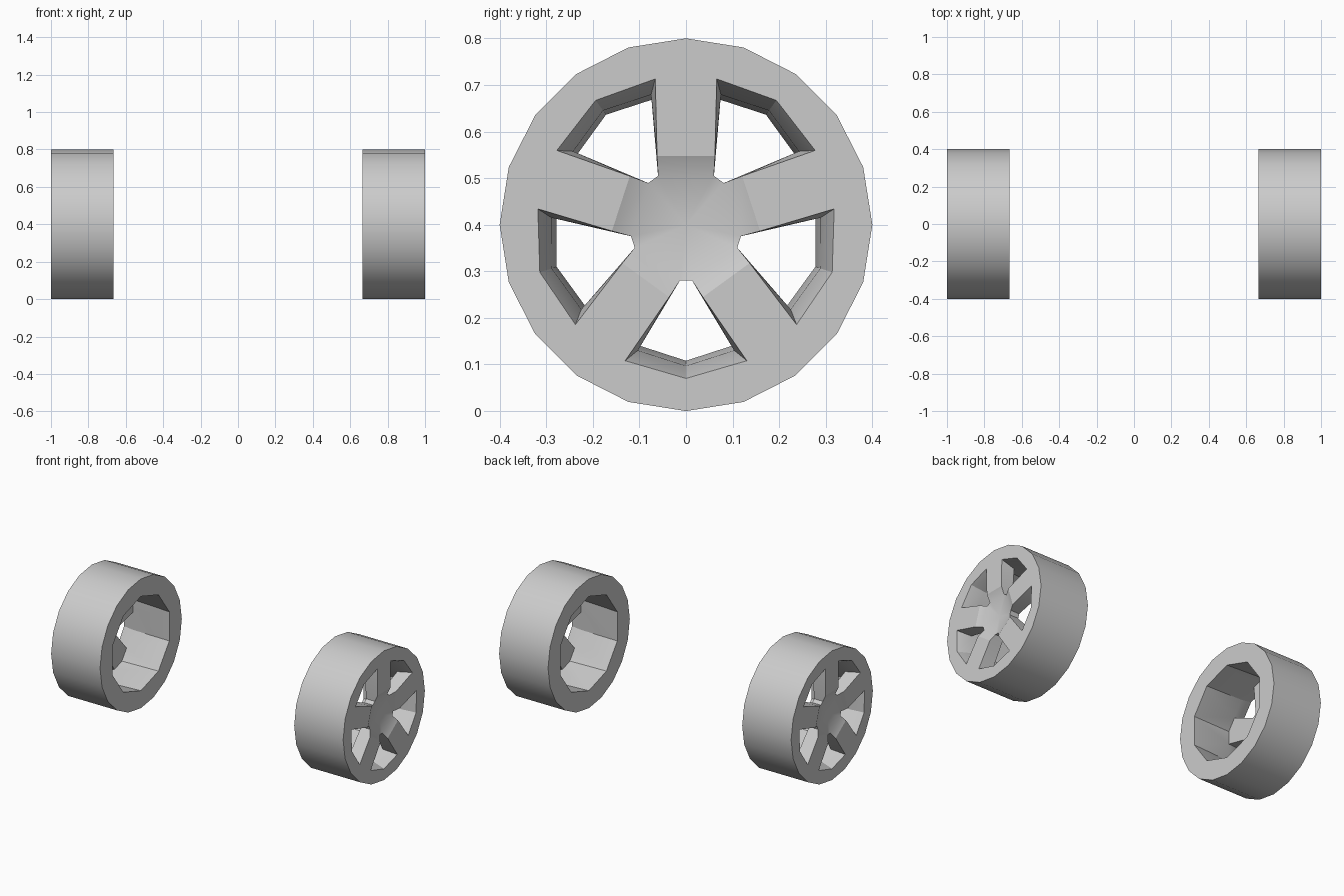
import bpy, bmesh
from math import sin, cos, radians

if "Cube" in bpy.data.objects:
    bpy.data.objects.remove(bpy.data.objects["Cube"])

R, WIDTH, SPOKE = 0.4, 0.335, 0.08     # tyre radius, wheel width, spoke depth


def build_wheel(name, side):
    bm = bmesh.new()

    # u = depth inwards from outer face; a, s = along / across a direction
    def point(u, a, s, deg):
        t = radians(deg)
        return (side * (1 - u), a * sin(t) + s * cos(t), R + a * cos(t) - s * sin(t))

    def face(*pts):
        bm.faces.new([bm.verts.new(p) for p in pts])

    def outer(u, deg):
        return point(u, R, 0, deg)

    def bore(deg):
        return point(WIDTH, 0.292, 0, deg)

    def front_corner(k, s): return point(0, 0.313, 0.066 * s, 72 * k)
    def back_corner(k, s): return point(SPOKE, 0.279, 0.075 * s, 72 * k)
    def hub_break(k, s): return point(0, 0.147, 0.062 * s, 72 * k)
    def hub_front(k, s): return point(0.02, 0.1047, 0.06 * s, 72 * k)
    def hub_back(k, s): return point(SPOKE, 0.1047, 0.06 * s, 72 * k)

    centre = point(0.04, 0, 0, 0)
    centre_back = point(SPOKE, 0, 0, 0)

    for k in range(5):
        n, d = k + 1, 72 * k
        F, B, H, T, TB = front_corner, back_corner, hub_break, hub_front, hub_back
        # spoke front, dished hub and backs
        face(F(k, -1), F(k, 1), H(k, 1), H(k, -1))
        face(H(k, -1), H(k, 1), T(k, 1), T(k, -1))
        face(T(k, -1), T(k, 1), centre)
        face(T(k, 1), T(n, -1), centre)
        mid_back = point(SPOKE, 0.303, 0, d)
        face(B(k, -1), mid_back, B(k, 1), TB(k, 1), TB(k, -1))
        face(TB(k, -1), TB(k, 1), centre_back)
        face(TB(k, 1), TB(n, -1), centre_back)
        # spoke sides and window floor
        for s in (-1, 1):
            face(F(k, s), H(k, s), B(k, s))
            face(H(k, s), T(k, s), TB(k, s), B(k, s))
        face(T(k, 1), T(n, -1), TB(n, -1), TB(k, 1))
        # window outer wall
        vf, vb = point(0, 0.33, 0, d + 36), point(SPOKE, 0.303, 0, d + 36)
        face(F(k, 1), vf, vb, B(k, 1))
        face(vf, F(n, -1), B(n, -1), vb)
        # rim front
        face(outer(0, d), F(k, 1), F(k, -1))
        face(outer(0, d), outer(0, d + 18), outer(0, d + 36), vf, F(k, 1))
        face(vf, outer(0, d + 36), outer(0, d + 54), outer(0, d + 72), F(n, -1))
        # inner barrel
        face(mid_back, B(k, 1), vb, bore(d + 36), bore(d))
        face(vb, B(n, -1), point(SPOKE, 0.303, 0, d + 72), bore(d + 72), bore(d + 36))

    # tread and inboard ring
    for i in range(20):
        a = 18 * i
        face(outer(0, a), outer(0, a + 18), outer(WIDTH, a + 18), outer(WIDTH, a))
    for i in range(10):
        a = 36 * i
        face(outer(WIDTH, a), outer(WIDTH, a + 18), outer(WIDTH, a + 36), bore(a + 36), bore(a))

    bmesh.ops.remove_doubles(bm, verts=bm.verts[:], dist=1e-5)
    bmesh.ops.recalc_face_normals(bm, faces=bm.faces[:])
    # smooth tread and dish, keep the other edges sharp
    for f in bm.faces:
        f.smooth = True
    for e in bm.edges:
        e.smooth = e.calc_face_angle(0) < 0.38
    mesh = bpy.data.meshes.new(name)
    bm.to_mesh(mesh)
    bm.free()
    bpy.context.collection.objects.link(bpy.data.objects.new(name, mesh))


build_wheel("right_wheel", 1)
build_wheel("left_wheel", -1)
